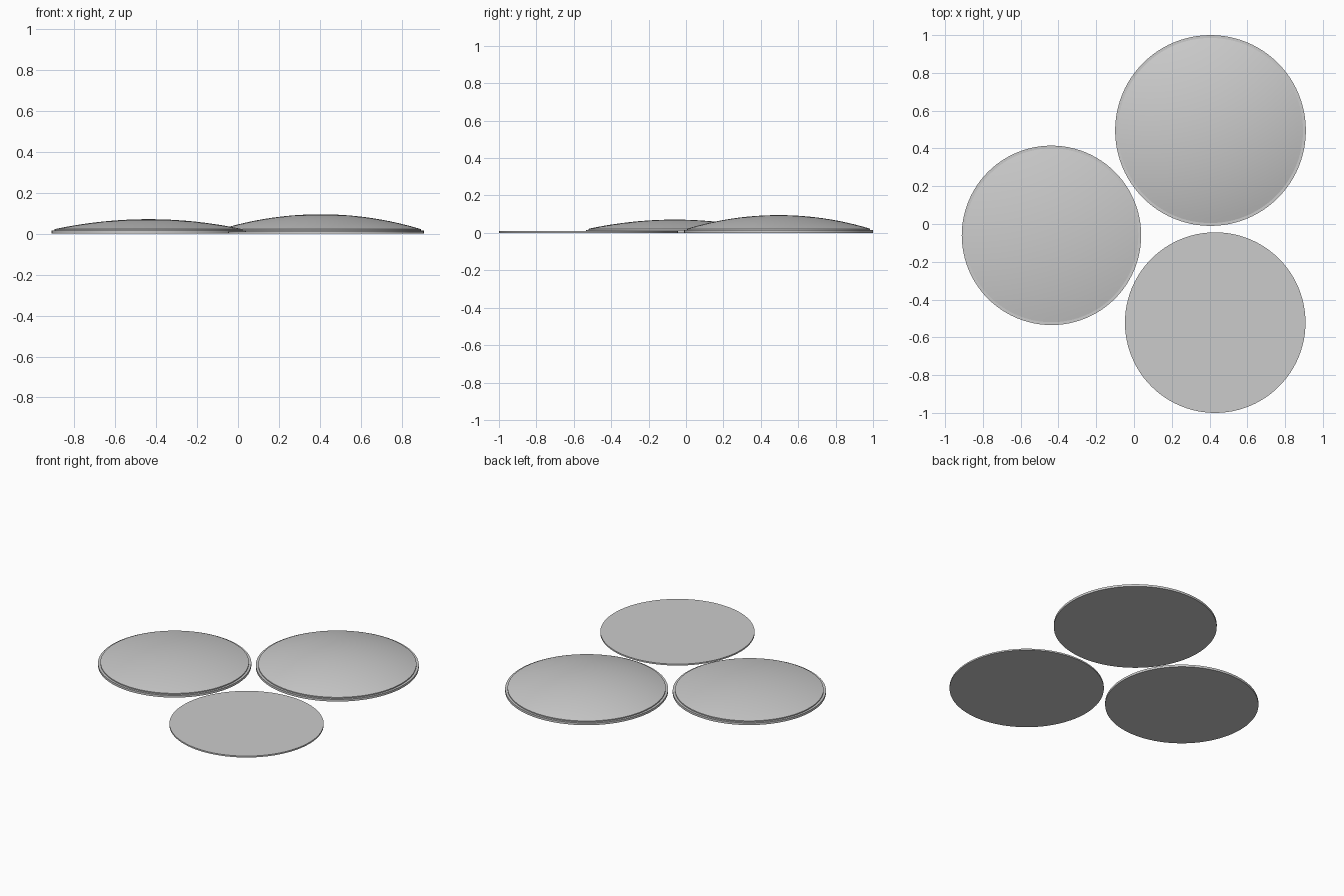
import bpy
import bmesh
from math import pi, sqrt, radians
from mathutils import Matrix, Vector

cube = bpy.data.objects.get("Cube")
if cube:
    bpy.data.objects.remove(cube, do_unlink=True)

SEGMENTS = 96

# Single plain grey
grey = bpy.data.materials.new("plain_grey")
grey.use_nodes = True
grey.diffuse_color = (0.6, 0.6, 0.6, 1)
grey.node_tree.nodes["Principled BSDF"].inputs["Base Color"].default_value = (0.6, 0.6, 0.6, 1)


def lathe(name, profile, location):
    """Spin an (r, z) profile, starting and ending on the axis, into a solid."""
    bm = bmesh.new()
    verts = [bm.verts.new((r, 0, z)) for r, z in profile]
    edges = [bm.edges.new(pair) for pair in zip(verts, verts[1:])]
    bmesh.ops.spin(bm, geom=verts + edges, cent=(0, 0, 0), axis=(0, 0, 1),
                   angle=2 * pi, steps=SEGMENTS, use_merge=True)
    bmesh.ops.remove_doubles(bm, verts=bm.verts, dist=1e-5)
    bmesh.ops.recalc_face_normals(bm, faces=bm.faces)
    mesh = bpy.data.meshes.new(name)
    bm.to_mesh(mesh)
    bm.free()
    mesh.materials.append(grey)
    obj = bpy.data.objects.new(name, mesh)
    obj.location = (*location, 0)
    bpy.context.collection.objects.link(obj)
    bpy.ops.object.select_all(action='DESELECT')
    obj.select_set(True)
    bpy.context.view_layer.objects.active = obj
    bpy.ops.object.shade_smooth_by_angle(angle=radians(20))
    return obj


def domed_disc(name, location, radius, height, rim=0.015, lip=0.022, inset=0.015, rings=16):
    """Flat base, short rim, narrow ledge and a shallow spherical cap."""
    cap_r = radius - inset
    rise = height - lip
    sphere = (cap_r ** 2 + rise ** 2) / (2 * rise)
    profile = [(0, 0), (radius, 0), (radius, rim), (cap_r, rim)]
    for i in range(rings + 1):
        r = cap_r * (1 - i / rings)
        profile.append((r, height - sphere + sqrt(sphere ** 2 - r ** 2)))
    return lathe(name, profile, location)


# Two lens-like discs and one flat disc
domed_disc("large_domed_disc", (0.405, 0.495), 0.505, 0.095)
domed_disc("medium_domed_disc", (-0.437, -0.06), 0.475, 0.071)
lathe("flat_disc", [(0, 0), (0.478, 0), (0.478, 0.01), (0, 0.01)], (0.43, -0.522))
